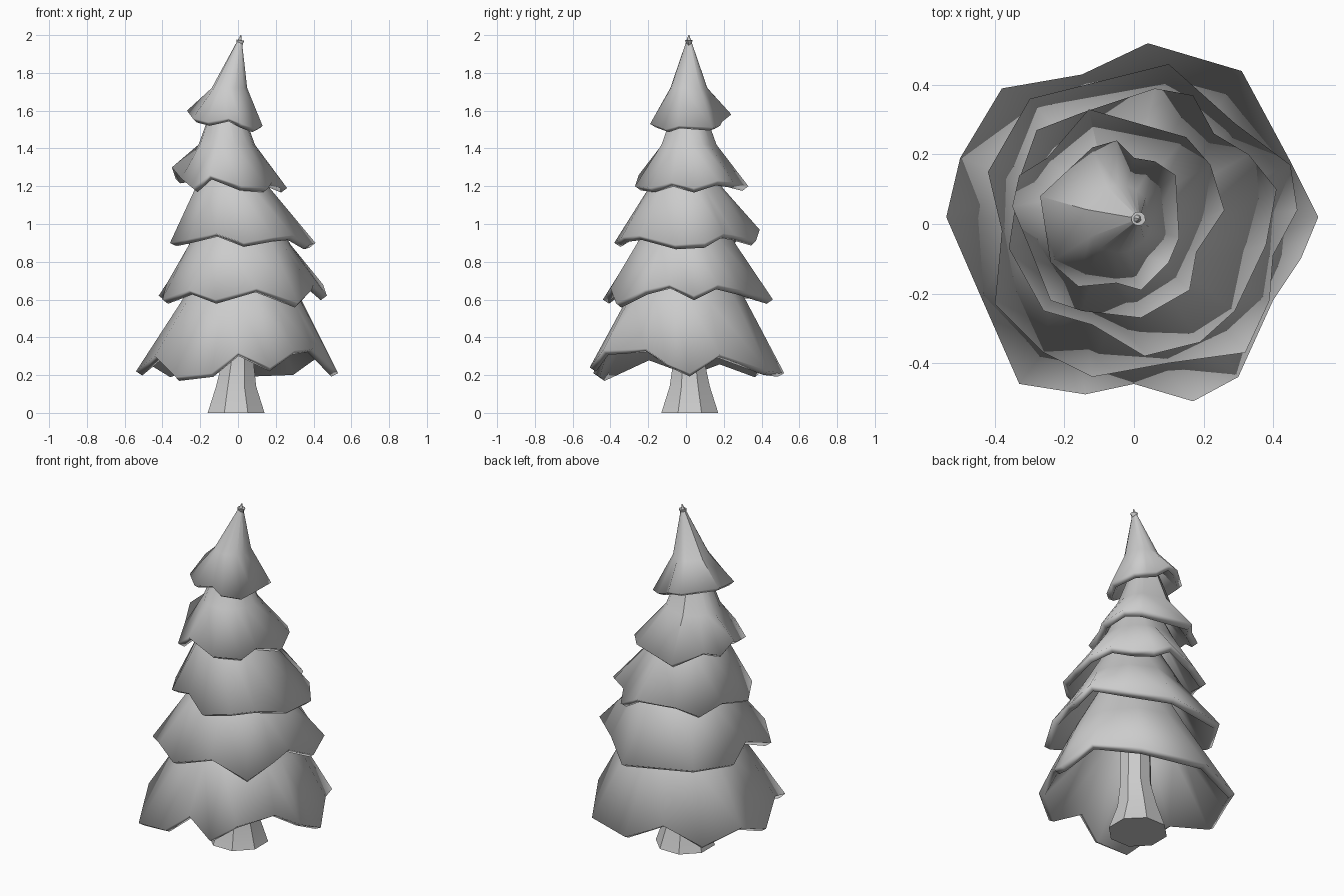
import bpy
import bmesh
import math
from mathutils import Vector

cube = bpy.data.objects.get("Cube")
if cube:
    bpy.data.objects.remove(cube, do_unlink=True)

GREY = (0.6, 0.6, 0.6, 1.0)
grey = bpy.data.materials.new("plain_grey")
grey.use_nodes = True
grey.diffuse_color = GREY
grey.node_tree.nodes["Principled BSDF"].inputs["Base Color"].default_value = GREY


def loft(name, rings, cap_bottom=False):
    """Join rings of equal length from bottom to top and close the top."""
    bm = bmesh.new()
    loops = [[bm.verts.new(p) for p in ring] for ring in rings]
    count = len(loops[0])
    for low, high in zip(loops, loops[1:]):
        for i in range(count):
            j = (i + 1) % count
            bm.faces.new((low[i], low[j], high[j], high[i]))
    bm.faces.new(loops[-1])
    if cap_bottom:
        bm.faces.new(loops[0][::-1])
    bmesh.ops.recalc_face_normals(bm, faces=bm.faces)
    mesh = bpy.data.meshes.new(name)
    bm.to_mesh(mesh)
    bm.free()
    mesh.materials.append(grey)
    obj = bpy.data.objects.new(name, mesh)
    bpy.context.collection.objects.link(obj)
    bpy.ops.object.select_all(action="DESELECT")
    obj.select_set(True)
    bpy.context.view_layer.objects.active = obj
    bpy.ops.object.shade_smooth_by_angle(angle=math.radians(40))
    return obj


def circle(center, radius, z, angles):
    return [(center[0] + radius * math.cos(a), center[1] + radius * math.sin(a), z)
            for a in angles]


def branch_tier(name, rim, center, mid, tip):
    """Ragged skirt: rim points in hundredths, then (radius, height) rings above."""
    rim = [Vector(p) / 100 for p in rim]
    angles = [math.atan2(p.y - center[1], p.x - center[0]) for p in rim]
    rings = [rim, circle(center, *mid, angles), circle(center, *tip, angles)]
    obj = loft(name, rings)
    # Shell thickness gives the visible band under each skirt
    shell = obj.modifiers.new("shell", "SOLIDIFY")
    shell.thickness = 0.04
    shell.offset = -1


# Trunk with flared foot
sides = [math.tau * (i + 0.5) / 8 for i in range(8)]
loft("trunk", [circle((-0.01, 0.02), 0.163, 0, sides),
               circle((-0.01, 0.02), 0.115, 0.14, sides),
               circle((0, 0.015), 0.088, 0.28, sides),
               circle((0, 0.01), 0.08, 0.75, sides)], cap_bottom=True)

# Branch tiers from bottom to top, rims run clockwise from the back
branch_tier("bottom_branches", [
    (4, 52, 21), (31, 44, 22), (45, 18, 31), (53, 2, 21), (48, -10, 26),
    (40, -22, 34), (30, -44, 33), (17, -51, 24), (0, -46, 32), (-14, -49, 21),
    (-33, -46, 19), (-44, -21, 30), (-54, 2, 22), (-50, 19, 28),
    (-38, 39, 21), (-15, 43, 29)], (0.02, 0), (0.32, 0.59), (0.18, 0.85))

branch_tier("lower_branches", [
    (10, 46, 60), (29, 29, 65), (45, 17, 68), (47, 4, 62), (40, -9, 68),
    (39, -22, 65), (32, -37, 58), (10, -40, 66), (-12, -44, 60), (-26, -37, 65),
    (-40, -23, 60), (-38, -2, 68), (-42, 15, 62), (-30, 36, 63)],
    (0.01, 0), (0.27, 0.89), (0.14, 1.12))

branch_tier("middle_branches", [
    (6, 39, 97), (17, 37, 91), (23, 26, 94), (33, 20, 95), (41, 10, 90),
    (38, -6, 89), (29, -25, 94), (19, -34, 93), (3, -38, 90), (-12, -29, 95),
    (-26, -25, 92), (-36, -7, 90), (-33, 13, 95), (-28, 27, 91), (-15, 32, 95)],
    (-0.03, 0), (0.2, 1.19), (0.09, 1.42))

branch_tier("upper_branches", [
    (-13, 33, 120), (15, 25, 122), (22, 17, 123), (26, 4, 119), (18, -8, 122),
    (16, -19, 119), (2, -27, 120), (-15, -25, 126), (-24, -22, 119),
    (-30, -7, 124), (-35, 5, 130), (-33, 14, 124), (-25, 19, 125)],
    (-0.06, 0.015), (0.15, 1.42), (0.055, 1.68))

# The crown leans, so its pointed tip is off the ring centre
crown_rim = [(-5, 24, 158), (0, 19, 154), (6, 18, 152), (12, 14, 151),
             (13, -4, 152), (10, -11, 150), (2, -19, 153), (-5, -17, 156),
             (-16, -18, 154), (-24, -11, 156), (-27, 8, 160), (-12, 22, 158)]
crown_rim = [Vector(p) / 100 for p in crown_rim]
spread = [math.atan2(p.y - 0.015, p.x + 0.045) for p in crown_rim]
crown = loft("top_branches", [crown_rim,
                              circle((-0.045, 0.015), 0.098, 1.72, spread),
                              circle((0.015, 0.015), 0.002, 2, spread)])
crown_shell = crown.modifiers.new("shell", "SOLIDIFY")
crown_shell.thickness = 0.035
crown_shell.offset = -1
